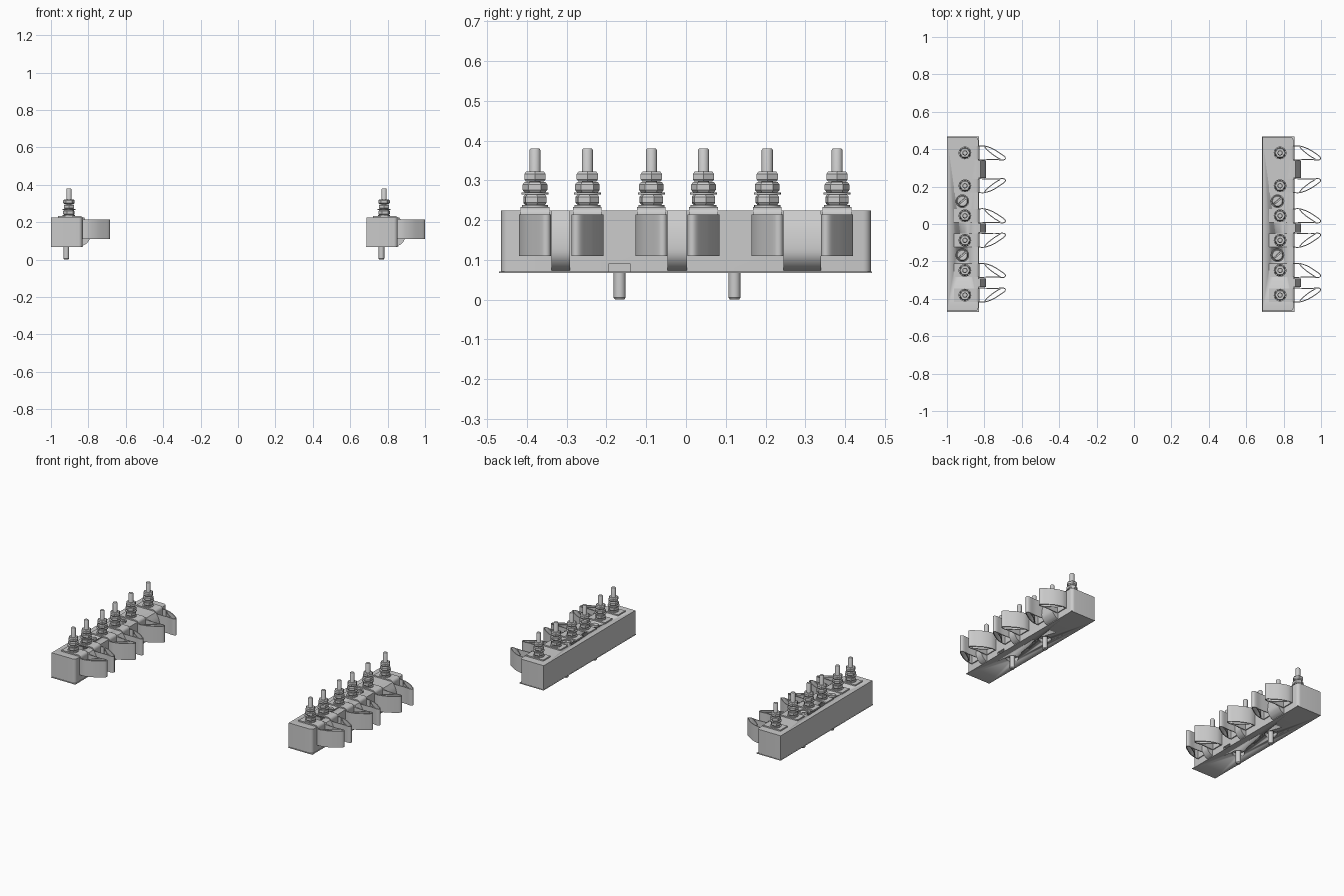
import bpy, bmesh, math
from mathutils import Vector

if "Cube" in bpy.data.objects:
    bpy.data.objects.remove(bpy.data.objects["Cube"])

POSTS = [(-0.38, 1), (-0.248, -1), (-0.087, 1), (0.044, -1), (0.2045, 1), (0.38, -1)]
SCREWS = [-0.167, 0.122]
PX, SX = -0.904, -0.918          # post and screw lines, left block
BLOCK_STEP = 1.685               # distance between the two blocks


def finish(name, bm, smooth=True):
    bmesh.ops.recalc_face_normals(bm, faces=bm.faces)
    me = bpy.data.meshes.new(name)
    bm.to_mesh(me)
    bm.free()
    ob = bpy.data.objects.new(name, me)
    bpy.context.collection.objects.link(ob)
    bpy.context.view_layer.objects.active = ob
    if smooth:
        bpy.ops.object.select_all(action='DESELECT')
        ob.select_set(True)
        bpy.ops.object.shade_smooth_by_angle(angle=math.radians(35))
    return ob


def prism(name, pts, vec):
    """Extrude a closed 3D outline along vec."""
    bm = bmesh.new()
    f = bm.faces.new([bm.verts.new(p) for p in pts])
    r = bmesh.ops.extrude_face_region(bm, geom=[f])
    bmesh.ops.translate(bm, vec=vec, verts=[v for v in r['geom'] if isinstance(v, bmesh.types.BMVert)])
    return finish(name, bm)


def box(name, x0, x1, y0, y1, z0, z1):
    return prism(name, [(x0, y0, z0), (x1, y0, z0), (x1, y1, z0), (x0, y1, z0)], (0, 0, z1 - z0))


def lathe(name, x, y, prof, n=24, turn=0.0):
    """Revolve (radius, z) points about a vertical axis, with end caps."""
    bm = bmesh.new()
    rings = [[bm.verts.new((x + r * math.cos(turn + math.tau * i / n),
                            y + r * math.sin(turn + math.tau * i / n), z)) for i in range(n)]
             for r, z in prof]
    for a, b in zip(rings, rings[1:]):
        for i in range(n):
            bm.faces.new((a[i], a[(i + 1) % n], b[(i + 1) % n], b[i]))
    bm.faces.new(rings[0])
    bm.faces.new(rings[-1])
    return finish(name, bm)


def smooth_path(pts, steps=5):
    """Catmull-Rom curve through 2D points."""
    p = [Vector(q) for q in pts]
    p = [2 * p[0] - p[1]] + p + [2 * p[-1] - p[-2]]
    out = []
    for a, b, c, d in zip(p, p[1:], p[2:], p[3:]):
        for k in range(steps):
            t = k / steps
            out.append(0.5 * (2 * b + (c - a) * t + (2 * a - 5 * b + 4 * c - d) * t * t
                              + (3 * b - a - 3 * c + d) * t ** 3))
    return out + [p[-2]]


def strip(path, th):
    """Outline of a thin band that follows an open 2D path."""
    left, right = [], []
    for i, p in enumerate(path):
        t = (path[min(i + 1, len(path) - 1)] - path[max(i - 1, 0)]).normalized()
        n = Vector((-t.y, t.x)) * th / 2
        left.append(p + n)
        right.append(p - n)
    return left + right[::-1]


def cut(ob, cutter):
    m = ob.modifiers.new("cut", 'BOOLEAN')
    m.operation, m.object, m.solver = 'DIFFERENCE', cutter, 'EXACT'
    bpy.context.view_layer.objects.active = ob
    bpy.ops.object.modifier_apply(modifier=m.name)
    bpy.data.objects.remove(cutter)


# insulating body with rounded front corners and screw wells
r, yb, xf = 0.02, 0.465, -0.832
outline = [(-0.999, -yb, 0.07)]
for cy, a0 in ((-yb + r, -90), (yb - r, 0)):
    for k in range(6):
        a = math.radians(a0 + 18 * k)
        outline.append((xf - r + r * math.cos(a), cy + r * math.sin(a), 0.07))
outline.append((-0.999, yb, 0.07))
body = prism("body", outline, (0, 0, 0.155))
for y in SCREWS:
    cut(body, lathe("well", SX, y, [(0.034, 0.2), (0.034, 0.25)]))
    cut(body, lathe("underside_hole", SX, y, [(0.036, 0.05), (0.036, 0.09)]))
cut(body, box("notch", -0.85, -0.8, -0.195, -0.14, 0.05, 0.09))

# thin base plate, holed around the screws
base = box("base_plate", -1.0, -0.828, -0.47, 0.468, 0.067, 0.071)
for y in SCREWS:
    cut(base, lathe("base_hole", SX, y, [(0.036, 0.05), (0.036, 0.09)]))

# mounting screws: slotted head in the well, shank below the base
for y in SCREWS:
    head = lathe("mounting_screw", SX, y,
                 [(0.011, 0.0), (0.015, 0.005), (0.015, 0.195), (0.031, 0.2), (0.031, 0.215), (0.026, 0.223)])
    slot = box("slot", -0.04, 0.04, -0.004, 0.004, 0.215, 0.24)
    slot.rotation_euler.z = math.radians(40)
    slot.location = (SX, y, 0)
    bpy.context.view_layer.update()
    cut(head, slot)

# curved barrier between the two clips of each pair
rib = smooth_path([(-0.822, 0.225), (-0.803, 0.19), (-0.793, 0.15), (-0.793, 0.112), (-0.81, 0.086), (-0.835, 0.072)])
for y0, y1 in ((-0.338, -0.292), (-0.046, 0.002), (0.245, 0.34)):
    prism("barrier", [(-0.84, y0, 0.072), (-0.84, y0, 0.225)] + [(p.x, y0, p.y) for p in rib[:-1]],
          (0, y1 - y0, 0))

# terminals: bent bracket, spring clip, stud, nuts and washers
clip = smooth_path([(-0.835, -0.036), (-0.80, -0.037), (-0.755, -0.022), (-0.71, 0.006), (-0.69, 0.022),
                    (-0.69, 0.034), (-0.705, 0.038), (-0.74, 0.035), (-0.78, 0.036), (-0.83, 0.038)])
leaf = smooth_path([(-0.80, -0.035), (-0.785, -0.016), (-0.75, 0.012), (-0.715, 0.034)])
for y, s in POSTS:
    bend = [Vector(q) for q in ((-0.962, 0.229), (-0.845, 0.229))]
    bend += [Vector((-0.845 + 0.015 * math.sin(a), 0.214 + 0.015 * math.cos(a)))
             for a in (0.3, 0.6, 0.9, 1.2, math.pi / 2)] + [Vector((-0.83, 0.112))]
    prism("bracket", [(p.x, y - 0.036, p.y) for p in strip(bend, 0.008)], (0, 0.072, 0))
    for name, path in (("spring_clip", clip), ("clip_leaf", leaf)):
        prism(name, [(p.x, y + s * p.y, 0.11) for p in strip(path, 0.005)], (0, 0, 0.105))
    lathe("stud", PX, y, [(0.014, 0.2), (0.014, 0.376), (0.011, 0.381)], 20)
    lathe("flat_washer", PX, y, [(0.033, 0.232), (0.033, 0.238)])
    lathe("upper_washer", PX, y, [(0.034, 0.265), (0.034, 0.27)])
    for z0, z1, turn in ((0.238, 0.265, 0.2), (0.27, 0.296, 0.5), (0.297, 0.322, 0.0)):
        lathe("hex_nut", PX, y, [(0.026, z0), (0.031, z0 + 0.006), (0.031, z1 - 0.006), (0.026, z1)], 6, turn)

# second block: linked copy of every part
for ob in list(bpy.context.scene.objects):
    c = ob.copy()
    c.name = "right_" + ob.name
    c.location.x += BLOCK_STEP
    bpy.context.collection.objects.link(c)
